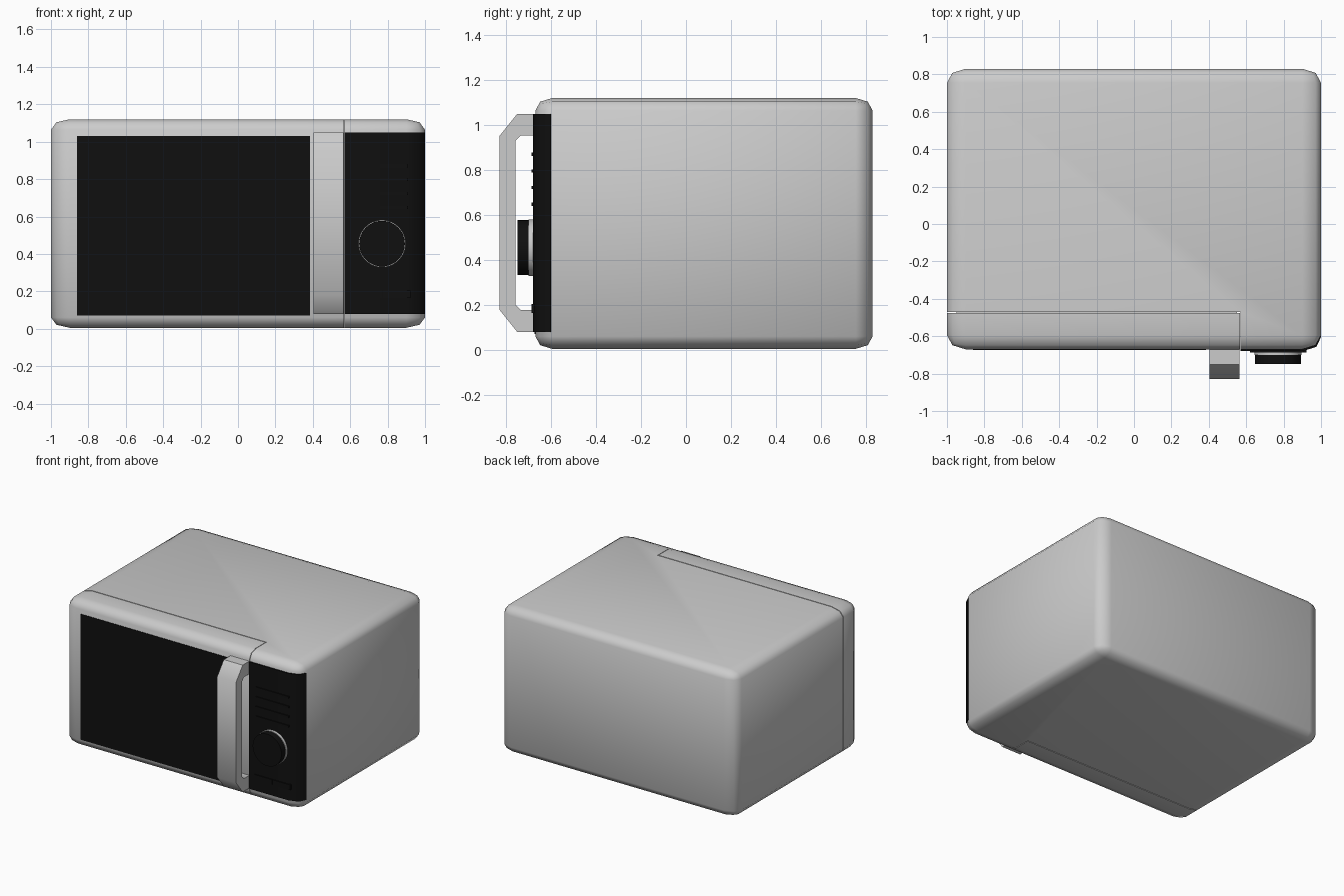
import bpy, bmesh, math
from mathutils import Matrix, Vector

if "Cube" in bpy.data.objects:
    bpy.data.objects.remove(bpy.data.objects["Cube"])


def material(name, rgb):
    m = bpy.data.materials.new(name)
    m.diffuse_color = (*rgb, 1)
    m.use_nodes = True
    m.node_tree.nodes["Principled BSDF"].inputs["Base Color"].default_value = m.diffuse_color
    return m


black = material("black", (0.005, 0.005, 0.005))
silver = material("silver", (0.8, 0.8, 0.8))


def finish(bm, name, mat=None, angle=35):
    bmesh.ops.recalc_face_normals(bm, faces=bm.faces)
    mesh = bpy.data.meshes.new(name)
    bm.to_mesh(mesh)
    bm.free()
    ob = bpy.data.objects.new(name, mesh)
    bpy.context.collection.objects.link(ob)
    if mat:
        mesh.materials.append(mat)
    smooth(ob, angle)
    return ob


def select(ob):
    bpy.ops.object.select_all(action='DESELECT')
    ob.select_set(True)
    bpy.context.view_layer.objects.active = ob


def smooth(ob, angle=35):
    select(ob)
    bpy.ops.object.shade_smooth_by_angle(angle=math.radians(angle))


def box(name, lo, hi, mat=None, bevel=0, segments=2):
    """Box whose bevel is a fraction of each dimension."""
    lo, hi = Vector(lo), Vector(hi)
    bm = bmesh.new()
    bmesh.ops.create_cube(bm, size=1)
    if bevel:
        bmesh.ops.bevel(bm, geom=bm.edges[:], offset=bevel, segments=segments,
                        profile=0.5, affect='EDGES')
    bmesh.ops.scale(bm, vec=hi - lo, verts=bm.verts)
    bmesh.ops.translate(bm, vec=(lo + hi) / 2, verts=bm.verts)
    return finish(bm, name, mat, 50)


def extrude(name, points, vec, mat=None):
    bm = bmesh.new()
    face = bm.faces.new([bm.verts.new(p) for p in points])
    out = bmesh.ops.extrude_face_region(bm, geom=[face], use_keep_orig=True)
    bmesh.ops.translate(bm, vec=vec, verts=[v for v in out["geom"] if isinstance(v, bmesh.types.BMVert)])
    return finish(bm, name, mat, 50)


def disc(name, x, z, y0, y1, r, mat):
    bm = bmesh.new()
    bmesh.ops.create_cone(bm, cap_ends=True, segments=48, radius1=r, radius2=r, depth=abs(y1 - y0),
                          matrix=Matrix.Translation((x, (y0 + y1) / 2, z)) @ Matrix.Rotation(math.pi / 2, 4, 'X'))
    return finish(bm, name, mat)


def boolean(ob, cutter, operation):
    mod = ob.modifiers.new("cut", 'BOOLEAN')
    mod.object, mod.operation, mod.solver = cutter, operation, 'EXACT'
    select(ob)
    bpy.ops.object.modifier_apply(modifier=mod.name)
    smooth(ob, 50)


# Rounded casing split into body and door
lo, hi = (-1, -0.67, 0.005), (1, 0.83, 1.12)
body = box("body", lo, hi, bevel=0.05)
door = box("door", lo, hi, bevel=0.05)
recess = box("door_recess_cutter", (-1.2, -0.9, -0.2), (0.57, -0.47, 1.4))
door_space = box("door_cutter", (-1.2, -0.9, -0.2), (0.566, -0.476, 1.4))
boolean(body, recess, 'DIFFERENCE')
boolean(door, door_space, 'INTERSECT')
for cutter in (recess, door_space):
    bpy.data.objects.remove(cutter, do_unlink=True)

# Hinge filler hidden in the seam
box("door_seam", (-0.95, -0.5, 0.05), (0.55, -0.45, 1.08))

# Door window
box("window", (-0.86, -0.674, 0.07), (0.385, -0.655, 1.03), black)

# Handle, one side profile extruded across
half = [(-0.665, 0.485), (-0.75, 0.485), (-0.83, 0.385)]
inner = [(-0.757, 0.365), (-0.735, 0.388), (-0.665, 0.388)]
zc = 0.565
profile = half + [(y, -z) for y, z in reversed(half)] + [(y, -z) for y, z in reversed(inner)] + inner
extrude("handle", [(0.405, y, zc + z) for y, z in profile], (0.16, 0, 0))

# Control panel wrapping the right front corner
outline = [(0.57, -0.59), (0.57, -0.68), (0.9, -0.68), (0.975, -0.657), (1.001, -0.602), (0.985, -0.59)]
extrude("control_panel", [(x, y, 0.08) for x, y in outline], (0, 0, 0.97), black)

# Display bars and lower buttons
for i in range(4):
    z = 0.87 - 0.074 * i
    box(f"panel_bar_{i + 1}", (0.63, -0.687, z - 0.007), (0.91, -0.67, z + 0.007), black)
for i, x in enumerate((0.62, 0.775)):
    box(f"button_{i + 1}", (x, -0.687, 0.165), (x + 0.147, -0.67, 0.205), black)

# Dial with its bright ring
disc("dial_ring", 0.77, 0.455, -0.70, -0.67, 0.126, silver)
disc("dial", 0.77, 0.455, -0.748, -0.695, 0.122, black)
